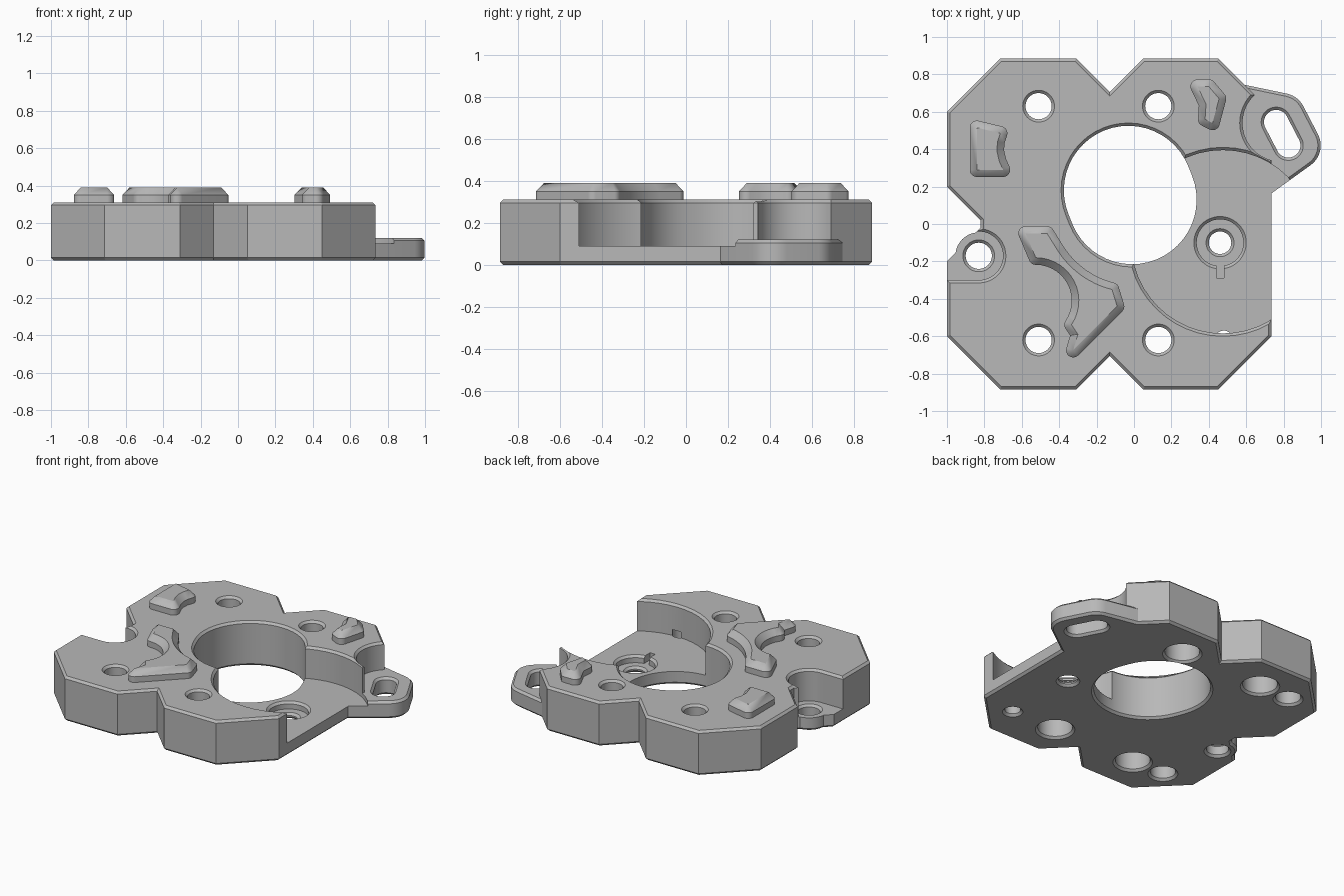
import bpy, bmesh, math

default = bpy.data.objects.get("Cube")
if default:
    bpy.data.objects.remove(default, do_unlink=True)

TOP, EDGE = 0.31, 0.015

grey = bpy.data.materials.new("light_grey")
grey.use_nodes = True
grey.diffuse_color = (0.48, 0.48, 0.48, 1)
grey.node_tree.nodes["Principled BSDF"].inputs["Base Color"].default_value = (0.48, 0.48, 0.48, 1)


def offset(core, r, rounded=True):
    """Grow a point, segment or polygon by r, with rounded or mitred corners."""
    n = len(core)
    if n == 1:
        return [(core[0][0] + r * math.cos(k * math.tau / 48),
                 core[0][1] + r * math.sin(k * math.tau / 48)) for k in range(48)]
    area = sum(core[i - 1][0] * core[i][1] - core[i][0] * core[i - 1][1] for i in range(n))
    if area < 0:
        core = core[::-1]
    out = []
    for i, (x, y) in enumerate(core):
        px, py = core[i - 1]
        qx, qy = core[(i + 1) % n]
        a = math.atan2(y - py, x - px) - math.pi / 2
        b = math.atan2(qy - y, qx - x) - math.pi / 2
        turn = (b - a) % math.tau
        if rounded and 0.3 < turn < math.pi + 0.01:
            steps = math.ceil(turn * 24 / math.pi)
            for k in range(steps + 1):
                t = a + turn * k / steps
                out.append((x + r * math.cos(t), y + r * math.sin(t)))
        else:
            m = r / math.cos(turn / 2)
            t = a + turn / 2
            out.append((x + m * math.cos(t), y + m * math.sin(t)))
    return out


def prism(name, core, layers, rounded=True):
    """Stack offset outlines (z, r) into a closed solid."""
    bm = bmesh.new()
    rings = [[bm.verts.new((x, y, z)) for x, y in offset(core, r, rounded)] for z, r in layers]
    n = len(rings[0])
    for lo, hi in zip(rings, rings[1:]):
        for i in range(n):
            j = (i + 1) % n
            bm.faces.new((lo[i], lo[j], hi[j], hi[i]))
    bm.faces.new(rings[0][::-1])
    bm.faces.new(rings[-1])
    bmesh.ops.remove_doubles(bm, verts=bm.verts, dist=1e-5)
    bmesh.ops.recalc_face_normals(bm, faces=bm.faces)
    mesh = bpy.data.meshes.new(name)
    bm.to_mesh(mesh)
    bm.free()
    mesh.materials.append(grey)
    ob = bpy.data.objects.new(name, mesh)
    bpy.context.collection.objects.link(ob)
    return ob


def combine(target, tool, operation):
    mod = target.modifiers.new("combine", 'BOOLEAN')
    mod.operation, mod.object, mod.solver = operation, tool, 'EXACT'
    bpy.context.view_layer.objects.active = target
    bpy.ops.object.modifier_apply(modifier=mod.name)
    bpy.data.objects.remove(tool, do_unlink=True)


def cut(core, r, z0=None, z1=None, rim=TOP, rounded=True):
    """Cut the plate from z0 (or right through below) to z1 (or open above), chamfering open rims."""
    wide = r + EDGE
    layers = [(-0.1, wide), (0, wide), (EDGE, r)] if z0 is None else [(z0, r)]
    layers += [(rim - EDGE, r), (rim, wide), (TOP + 0.1, wide)] if z1 is None else [(z1, r)]
    combine(plate, prism("cutter", core, layers, rounded), 'DIFFERENCE')


# Main plate: two joined octagon pairs, mirrored front to back
half = [(-0.82, -0.02), (-1, -0.2), (-1, -0.6), (-0.715, -0.885), (-0.31, -0.885),
        (-0.13, -0.705), (0.05, -0.885), (0.45, -0.885), (0.735, -0.6)]
body = half + [(x, -y) for x, y in reversed(half)]
plate = prism("mounting_plate", body,
              [(0, -EDGE), (EDGE, 0), (TOP - EDGE, 0), (TOP, -EDGE)], rounded=False)

# Slotted ear and the small rounded lug on the opposite side
ear_core = [(0.55, 0.62), (0.66, 0.27), (0.868, 0.42), (0.79, 0.57)]
ear = prism("ear", ear_core, [(0, 0.115), (EDGE, 0.13), (0.105, 0.13), (0.12, 0.115)])
combine(plate, ear, 'UNION')
lug = prism("lug", [(-0.83, -0.17)], [(0, 0.11), (EDGE, 0.125), (0.09, 0.125)])
combine(plate, lug, 'UNION')

# Clearance above the ear, round side pocket, and lug pocket
cut([(0.785, 0.54)], 0.205, z0=0.12)
cut([(0.475, -0.095)], 0.49, z0=0.09)
cut([(-0.83, -0.17), (-1.2, -0.17)], 0.13, z0=0.09)

# Central bore and ear slot
cut([(-0.03, 0.18), (-0.01, 0.13)], 0.345)
cut([(0.76, 0.545), (0.825, 0.42)], 0.065, rim=0.12)

# Four mounting holes, counterbored from below
for x in (-0.51, 0.13):
    for y in (-0.62, 0.63):
        cut([(x, y)], 0.07)
        cut([(x, y)], 0.11, z1=0.15)

# Blind holes in the underside
for x, y, r in ((-0.75, -0.61, 0.08), (-0.75, 0.62, 0.08), (0.48, -0.62, 0.05)):
    cut([(x, y)], r, z1=0.13)

# Lug hole and the keyed recess in the side pocket
cut([(-0.83, -0.17)], 0.07, rim=0.09)
cut([(0.46, -0.10)], 0.125, z0=0.04, rim=0.09)
cut([(0.46, -0.10)], 0.06, rim=0.04)
cut([(0.44, -0.29), (0.48, -0.29), (0.48, -0.15), (0.44, -0.15)], 0, z0=0.04, z1=0.2, rounded=False)


# Raised locating pads with sloped shoulders
def arc(cx, cy, r, a0, a1, n):
    return [(cx + r * math.cos(math.radians(a0 + (a1 - a0) * k / n)),
             cy + r * math.sin(math.radians(a0 + (a1 - a0) * k / n))) for k in range(n + 1)]


pads = {
    "back_corner_pad": [(-0.84, 0.29), (-0.70, 0.29), (-0.72, 0.335), (-0.733, 0.39),
                        (-0.73, 0.44), (-0.715, 0.485), (-0.84, 0.515)],
    "small_pad": [(0.34, 0.735), (0.40, 0.735), (0.455, 0.67), (0.42, 0.54),
                  (0.38, 0.56), (0.385, 0.64)],
    "curved_pad": [(-0.58, -0.05), (-0.465, -0.05)] + arc(0.0, 0.12, 0.485, 214, 256, 8)
                  + [(-0.09, -0.44), (-0.325, -0.675), (-0.30, -0.59)]
                  + arc(-0.525, -0.41, 0.23, -34, 90, 14),
}
parts = [plate]
for name, outline in pads.items():
    parts.append(prism(name, outline, [(0.29, 0.038), (0.35, 0.038), (0.39, 0)]))

bpy.ops.object.select_all(action='DESELECT')
for ob in parts:
    ob.select_set(True)
bpy.context.view_layer.objects.active = plate
bpy.ops.object.shade_smooth_by_angle(angle=math.radians(25))
